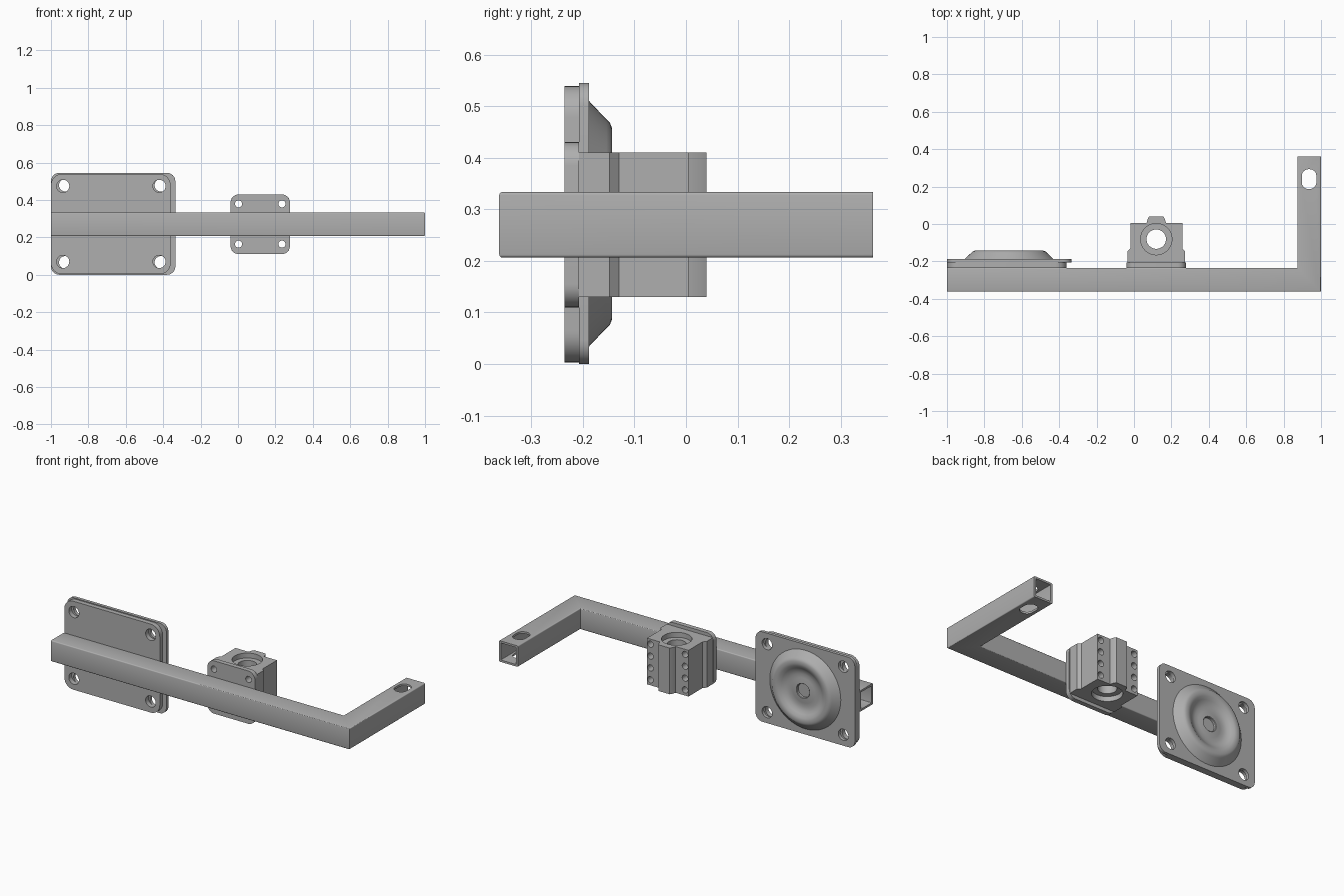
import bpy, bmesh, math
from mathutils import Matrix

if "Cube" in bpy.data.objects:
    bpy.data.objects.remove(bpy.data.objects["Cube"])

steel = bpy.data.materials.new("grey_steel")
steel.diffuse_color = (0.43, 0.43, 0.43, 1)
steel.use_nodes = True
steel.node_tree.nodes["Principled BSDF"].inputs["Base Color"].default_value = steel.diffuse_color

TO_Y = Matrix.Rotation(math.radians(90), 4, 'X')   # local (x, y, z) -> (x, -z, y)


def finish(name, bm, smooth=True):
    bmesh.ops.recalc_face_normals(bm, faces=bm.faces)
    me = bpy.data.meshes.new(name)
    bm.to_mesh(me)
    bm.free()
    me.materials.append(steel)
    ob = bpy.data.objects.new(name, me)
    bpy.context.collection.objects.link(ob)
    return ob


def rounded(cx, cy, hx, hy, r, n=8):
    """Outline of a rounded rectangle; r = hx = hy gives a circle."""
    pts = []
    for k, (sx, sy) in enumerate([(1, 1), (-1, 1), (-1, -1), (1, -1)]):
        for i in range(n + 1):
            a = math.pi / 2 * (k + i / n)
            pts.append((cx + sx * (hx - r) + r * math.cos(a),
                        cy + sy * (hy - r) + r * math.sin(a)))
    return pts


def prism(name, pts, lo, hi, axis='Z'):
    """Extrude an outline along z, or an x-z outline along y."""
    bm = bmesh.new()
    a, b = (lo, hi) if axis == 'Z' else (-hi, -lo)
    face = bm.faces.new([bm.verts.new((x, y, a)) for x, y in pts])
    ext = bmesh.ops.extrude_face_region(bm, geom=[face])
    bmesh.ops.translate(bm, vec=(0, 0, b - a),
                        verts=[g for g in ext["geom"] if isinstance(g, bmesh.types.BMVert)])
    bmesh.ops.remove_doubles(bm, verts=bm.verts, dist=1e-5)
    if axis == 'Y':
        bm.transform(TO_Y)
    return finish(name, bm)


def cut(ob, pts, lo, hi, axis='Z'):
    cutter = prism("cutter", pts, lo, hi, axis)
    cutter.hide_render = True
    mod = ob.modifiers.new("cut", 'BOOLEAN')
    mod.operation, mod.solver, mod.object = 'DIFFERENCE', 'EXACT', cutter
    bpy.context.view_layer.objects.active = ob
    bpy.ops.object.modifier_apply(modifier=mod.name)
    bpy.data.objects.remove(cutter)


def circle(x, y, r):
    return rounded(x, y, r, r, r, 8)


# bent hollow square tube with a mitred corner
H, CX, CY, CZ, WALL = 0.0635, 0.9365, -0.2985, 0.27, 0.012
outer = rounded(0, 0, H, H, 0.006, 3)
inner = rounded(0, 0, H - WALL, H - WALL, 0.003, 3)
bm = bmesh.new()
stations = [lambda o, p: (-1, CY + o, CZ + p),
            lambda o, p: (CX - o, CY + o, CZ + p),
            lambda o, p: (CX - o, 0.362, CZ + p)]
rings = [[[bm.verts.new(f(o, p)) for o, p in prof] for prof in (outer, inner)] for f in stations]


def bridge(a, b):
    for i in range(len(a)):
        j = (i + 1) % len(a)
        bm.faces.new((a[i], a[j], b[j], b[i]))


for s in range(2):
    for w in range(2):
        bridge(rings[s][w], rings[s + 1][w])
for s in (0, 2):
    bridge(rings[s][0], rings[s][1])
tube = finish("bent_square_tube", bm)
cut(tube, rounded(0.936, 0.24, 0.039, 0.053, 0.036), 0.1, 0.45)

# mounting plate on the tube and flange plate behind it, each with four holes
mount = prism("pad_mounting_plate", rounded(-0.68, 0.271, 0.32, 0.268, 0.06), -0.235, -0.207, 'Y')
flange = prism("pad_flange", rounded(-0.6675, 0.2725, 0.3325, 0.2725, 0.045), -0.207, -0.188, 'Y')
for x in (-0.936, -0.421):
    for z in (0.07, 0.474):
        cut(mount, circle(x, z, 0.034), -0.3, -0.19, 'Y')
for x in (-0.923, -0.412):
    for z in (0.066, 0.479):
        cut(flange, circle(x, z, 0.034), -0.25, -0.1, 'Y')

# pressed round pad: turned profile (radius, y)
profile = [(0.238, -0.190), (0.238, -0.188), (0.202, -0.154), (0.195, -0.147), (0.184, -0.143),
           (0.168, -0.143), (0.155, -0.146), (0.138, -0.157), (0.122, -0.167), (0.10, -0.172),
           (0.075, -0.171), (0.05, -0.166), (0.045, -0.166), (0.042, -0.169), (0.042, -0.182), (0, -0.182)]
bm = bmesh.new()
vs = [bm.verts.new((r, 0, -y)) for r, y in profile]
es = [bm.edges.new(p) for p in zip(vs, vs[1:])]
bmesh.ops.spin(bm, geom=vs + es, cent=(0, 0, 0), axis=(0, 0, 1), angle=math.tau, steps=64)
bmesh.ops.remove_doubles(bm, verts=bm.verts, dist=1e-5)
bmesh.ops.holes_fill(bm, edges=[e for e in bm.edges if e.is_boundary])
bm.transform(Matrix.Translation((-0.668, 0, 0.272)) @ TO_Y)
finish("pressed_round_pad", bm)

# bearing block: stepped outline extruded upward, and its base plate
BX = 0.119
half = [(0.155, -0.207), (0.155, -0.148), (0.139, -0.130), (0.139, 0.005),
        (0.052, 0.005), (0.046, 0.026), (0.038, 0.04)]
block = prism("bearing_block", [(BX + x, y) for x, y in half] +
              [(BX - x, y) for x, y in reversed(half)], 0.13, 0.41)
base = prism("bearing_base_plate", rounded(BX, 0.27, 0.159, 0.16, 0.045), -0.235, -0.207, 'Y')

# through bore with a wider recess at each end
cut(block, circle(BX, -0.081, 0.052), 0, 0.6)
for lo, hi in ((0.05, 0.16), (0.38, 0.5)):
    cut(block, circle(BX, -0.081, 0.084), lo, hi)

# two columns of bolt holes through block and base
for x in (BX - 0.116, BX + 0.116):
    for z in (0.164, 0.235, 0.307, 0.379):
        for ob in (block, base):
            cut(ob, circle(x, z, 0.019), -0.3, 0.1, 'Y')

# smooth the rounded faces, keep edges crisp
bpy.ops.object.select_all(action='DESELECT')
for ob in bpy.context.collection.objects:
    ob.select_set(True)
bpy.context.view_layer.objects.active = tube
bpy.ops.object.shade_smooth_by_angle(angle=math.radians(32))
